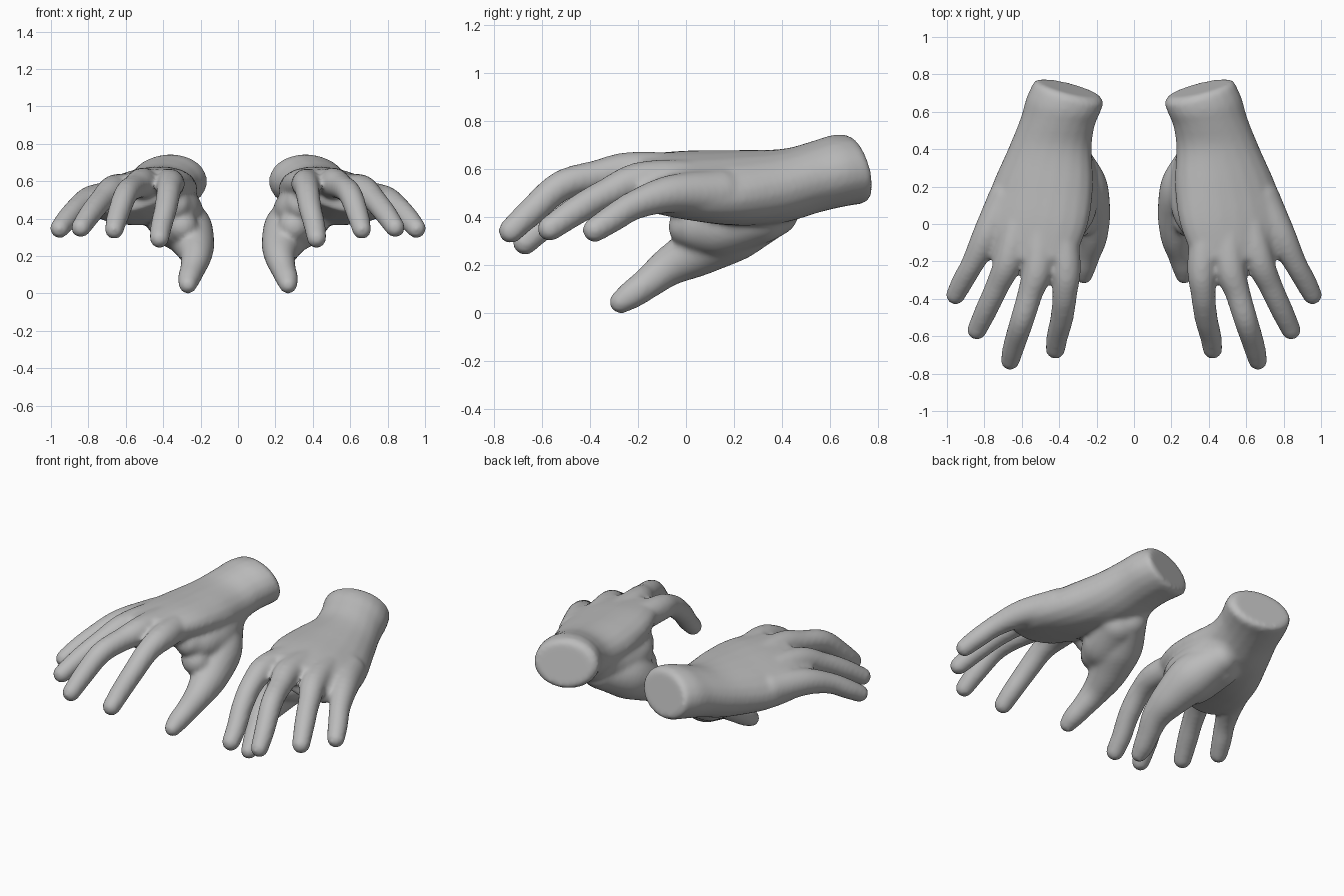
import bpy, bmesh, math
from mathutils import Vector, Matrix

cube = bpy.data.objects.get("Cube")
if cube:
    bpy.data.objects.remove(cube, do_unlink=True)

SIDES = 20
skin = bpy.data.materials.new("plain_grey")
skin.use_nodes = True
GREY = (0.5, 0.5, 0.5, 1)
skin.diffuse_color = GREY
skin.node_tree.nodes["Principled BSDF"].inputs["Base Color"].default_value = GREY


def spline(points, steps=5):
    """Smooth curve through tuples of any length."""
    pts = [Vector(p) for p in points]
    pts = [2 * pts[0] - pts[1]] + pts + [2 * pts[-1] - pts[-2]]
    out = []
    for a, b, c, d in zip(pts, pts[1:], pts[2:], pts[3:]):
        for i in range(steps):
            t = i / steps
            out.append(0.5 * (2 * b + (c - a) * t + (2 * a - 5 * b + 4 * c - d) * t ** 2
                              + (3 * b - a - 3 * c + d) * t ** 3))
    return out + [pts[-2]]


def loft(bm, rings):
    """Closed tube through rings given as (centre, side axis, up axis)."""
    loops = []
    for c, u, v in rings:
        angles = [math.tau * i / SIDES for i in range(SIDES)]
        loops.append([bm.verts.new(c + u * math.cos(a) + v * math.sin(a)) for a in angles])
    for lo, hi in zip(loops, loops[1:]):
        for i in range(SIDES):
            j = (i + 1) % SIDES
            bm.faces.new((lo[i], lo[j], hi[j], hi[i]))
    bm.faces.new(loops[0][::-1])
    bm.faces.new(loops[-1])


def palm(bm, sections):
    """Sections: x, y, z, half width, half height, roll, y shear over x and z."""
    rings = []
    for x, y, z, w, h, roll, shear in spline(sections):
        r = math.radians(roll)
        u = Vector((w * math.cos(r), shear * w, -w * math.sin(r)))
        v = Vector((h * math.sin(r), -shear * h, h * math.cos(r)))
        rings.append((Vector((x, y, z)), u, v))
    # Rounded rim and flat end at the wrist
    c, u, v = rings[0]
    rim = [(c + Vector((0, .032, 0)), u * .86, v * .84),
           (c + Vector((0, .02, 0)), u * .95, v * .94)]
    loft(bm, rim + rings)


def digit(bm, path):
    """Round finger along points x, y, z, radius, with domed ends."""
    pts = spline(path)
    rings = []
    for i, p in enumerate(pts):
        tangent = pts[min(i + 1, len(pts) - 1)].xyz - pts[max(i - 1, 0)].xyz
        q = tangent.to_track_quat('-Y', 'Z')
        rings.append((p.xyz, q @ Vector((p.w, 0, 0)), q @ Vector((0, 0, p.w))))
    loft(bm, rings)
    for p in (pts[0], pts[-1]):
        bmesh.ops.create_uvsphere(bm, u_segments=SIDES, v_segments=12, radius=p.w,
                                  matrix=Matrix.Translation(p.xyz))


bm = bmesh.new()

# Wrist and palm
palm(bm, [(.353, .695, .6, .192, .145, 0, .25),
          (.38, .63, .592, .198, .148, 2, .2),
          (.41, .54, .568, .2, .148, 5, .1),
          (.45, .4, .53, .226, .153, 8, 0),
          (.49, .2, .522, .277, .15, 12, 0),
          (.53, 0, .533, .293, .13, 14, 0),
          (.55, -.19, .545, .24, .1, 16, 0)])

# Index, middle, ring and little fingers, each running back into the palm
digit(bm, [(.42, .2, .56, .09), (.365, -.2, .588, .08), (.37, -.37, .553, .067),
           (.385, -.5, .46, .062), (.41, -.6, .36, .058), (.42, -.67, .295, .053)])
digit(bm, [(.5, .2, .56, .09), (.51, -.2, .59, .084), (.555, -.37, .57, .068),
           (.6, -.52, .53, .064), (.64, -.645, .422, .059), (.662, -.73, .342, .052)])
digit(bm, [(.58, .2, .54, .09), (.66, -.16, .556, .08), (.73, -.33, .498, .064),
           (.79, -.46, .425, .06), (.84, -.567, .352, .053)])
digit(bm, [(.68, .14, .5, .1), (.785, -.06, .497, .08), (.862, -.21, .452, .062),
           (.918, -.31, .392, .058), (.954, -.38, .347, .052)])

# Thumb, its muscle, and the web that joins it to the index side of the palm
digit(bm, [(.34, .37, .42, .1), (.28, .2, .355, .138), (.235, .05, .262, .11),
           (.225, -.07, .195, .083), (.245, -.16, .125, .067), (.263, -.23, .075, .06),
           (.268, -.272, .047, .049)])
digit(bm, [(.38, .31, .41, .12), (.33, .14, .37, .135), (.31, .04, .36, .105),
           (.3, .01, .36, .085)])
digit(bm, [(.35, .42, .5, .105), (.305, .22, .45, .112), (.308, .08, .45, .108),
           (.335, -.01, .475, .085)])

bmesh.ops.recalc_face_normals(bm, faces=bm.faces)
mesh = bpy.data.meshes.new("left_hand_parts")
bm.to_mesh(mesh)
bm.free()

# Merge the parts into one soft skin
parts = bpy.data.objects.new("hand_parts", mesh)
bpy.context.collection.objects.link(parts)
remesh = parts.modifiers.new("merge", 'REMESH')
remesh.mode = 'VOXEL'
remesh.voxel_size = .013
soften = parts.modifiers.new("soften", 'SMOOTH')
soften.factor = .5
soften.iterations = 11
depsgraph = bpy.context.evaluated_depsgraph_get()
left_mesh = bpy.data.meshes.new_from_object(parts.evaluated_get(depsgraph))
bpy.data.objects.remove(parts, do_unlink=True)
left_mesh.materials.clear()
left_mesh.materials.append(skin)

# Mirrored right hand
right_mesh = left_mesh.copy()
right_mesh.transform(Matrix.Scale(-1, 4, (1, 0, 0)))
right_mesh.flip_normals()

for name, data in (("left_hand", left_mesh), ("right_hand", right_mesh)):
    hand = bpy.data.objects.new(name, data)
    bpy.context.collection.objects.link(hand)
    bpy.ops.object.select_all(action='DESELECT')
    hand.select_set(True)
    bpy.context.view_layer.objects.active = hand
    bpy.ops.object.shade_smooth_by_angle(angle=math.radians(40))
